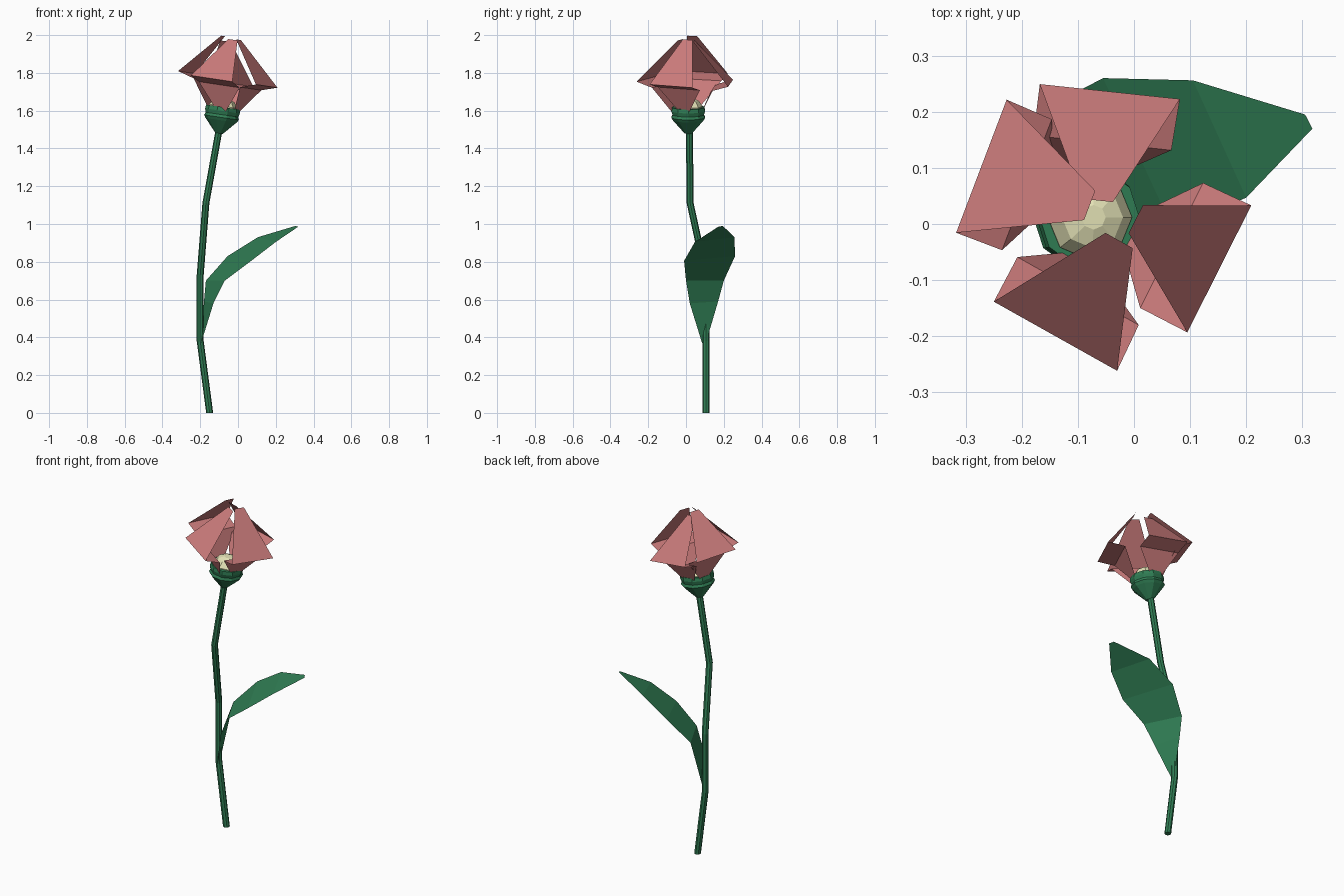
import bpy
from math import sin, cos, tau, atan, radians
from mathutils import Vector, Matrix

if "Cube" in bpy.data.objects:
    bpy.data.objects.remove(bpy.data.objects["Cube"])

TILT = Matrix.Rotation(atan(0.15), 3, 'Y')   # lean of the flower head


def material(name, rgb):
    m = bpy.data.materials.new(name)
    m.diffuse_color = (*rgb, 1)
    m.use_nodes = True
    m.node_tree.nodes["Principled BSDF"].inputs["Base Color"].default_value = m.diffuse_color
    return m


def loft(name, rows, mat, closed=False, cap=False):
    """Skin equal-length rows of points into quads."""
    n = len(rows[0])
    faces = []
    for r in range(len(rows) - 1):
        for i in range(n if closed else n - 1):
            j = (i + 1) % n
            faces.append((r*n + i, r*n + j, r*n + n + j, r*n + n + i))
    if cap:
        faces += [tuple(range(n))[::-1], tuple(range((len(rows) - 1)*n, len(rows)*n))]
    mesh = bpy.data.meshes.new(name)
    mesh.from_pydata([tuple(p) for row in rows for p in row], [], faces)
    mesh.materials.append(mat)
    ob = bpy.data.objects.new(name, mesh)
    bpy.context.collection.objects.link(ob)
    return ob


def ring(center, radius, sides, rot=None):
    rot = rot or Matrix.Identity(3)
    return [Vector(center) + rot @ Vector((radius*cos(tau*i/sides), radius*sin(tau*i/sides), 0))
            for i in range(sides)]


def turned(name, origin, profile, sides, mat):
    """Tilted lathe from (radius, height) pairs."""
    loft(name, [ring(Vector(origin) + TILT @ Vector((0, 0, h)), r, sides, TILT)
                for r, h in profile], mat, closed=True, cap=True)


green = material("green", (0.03, 0.21, 0.09))
pink = material("pink", (0.60, 0.20, 0.20))
cream = material("cream", (0.79, 0.78, 0.48))

# Bent stem
path = [(-.15, .105, 0), (-.20, .105, .38), (-.20, .105, .73), (-.17, .022, 1.11), (-.10, .018, 1.50)]
loft("stem", [ring(p, .0185, 8) for p in path], green, closed=True, cap=True)

# Leaf arching away from the stem
leaf = [((-.195, .085, .37), (-.195, .105, .37)),
        ((-.13, .02, .58), (-.18, .17, .59)),
        ((-.07, .0, .70), (-.17, .20, .70)),
        ((.07, -.01, .805), (-.055, .26, .83)),
        ((.20, .047, .905), (.105, .256, .93)),
        ((.318, .17, .985), (.305, .195, .99))]
loft("leaf", leaf, green)

# Cup below the flower and the pale centre inside it
BASE = (-.10, .012, 1.48)
turned("cup", BASE, [(.02, 0), (.083, .07), (.093, .085), (.087, .10), (.093, .12), (.09, .14)], 10, green)
turned("flower_centre", BASE, [(.075, .12), (.076, .145), (.055, .175), (.022, .188)], 8, cream)

# Petals: facing angle, middle of the widest edge, sideways shift of the tip
petals = {"front": (241, (-.14, -.20, 1.77), -.013), "right": (333, (.152, -.08, 1.73), -.01),
          "back": (84, (-.043, .236, 1.745), -.035), "left": (159, (-.272, .103, 1.803), -.02)}
# Petal profile: inward distance, half width, height
profile = [(.16, .022, -.17), (.092, .125, -.026), (0, .127, 0), (.195, .028, .222)]
for name, (angle, mid, shift) in petals.items():
    rot = TILT @ Matrix.Rotation(radians(angle), 3, 'Z')
    rows = [[Vector(mid) + rot @ Vector((-u, s*w, h)) for s in (-1, 1)] for u, w, h in profile]
    rows[-1] = [p + Vector((shift, 0, 0)) for p in rows[-1]]
    loft(name + "_petal", rows, pink)
